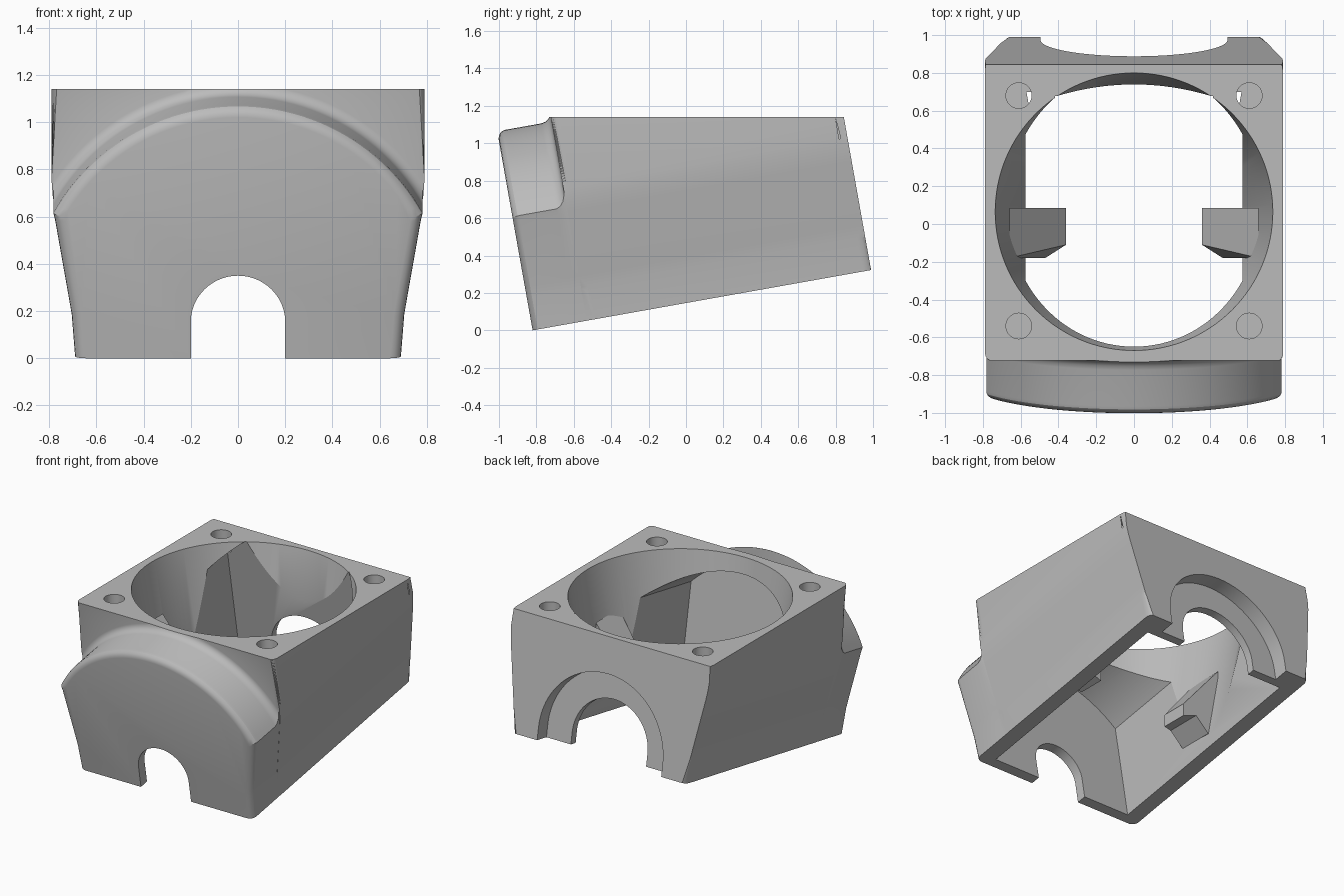
import bpy, bmesh, math
from mathutils import Matrix

cube = bpy.data.objects.get("Cube")
if cube:
    bpy.data.objects.remove(cube, do_unlink=True)

# The housing leans ten degrees: sections are (x, height), lofted along its axis
LEAN = Matrix.Translation((0, -0.82, 0)) @ Matrix.Rotation(math.radians(10.1), 4, 'X')
UPRIGHT = Matrix.Identity(4)
TOP = 1.14
AXIS = 0.19

grey = bpy.data.materials.new("plain_grey")
grey.use_nodes = True
COLOUR = (0.5, 0.5, 0.5, 1)
grey.diffuse_color = COLOUR
grey.node_tree.nodes["Principled BSDF"].inputs["Base Color"].default_value = COLOUR


def make_object(name, bm, matrix):
    bmesh.ops.recalc_face_normals(bm, faces=bm.faces)
    bm.transform(matrix)
    mesh = bpy.data.meshes.new(name)
    bm.to_mesh(mesh)
    bm.free()
    mesh.materials.append(grey)
    obj = bpy.data.objects.new(name, mesh)
    bpy.context.collection.objects.link(obj)
    return obj


def loft(name, rings, matrix=LEAN, corner=0):
    """Skin equal sections placed along y; optionally round the upright end edges."""
    bm = bmesh.new()
    loops = [[bm.verts.new((x, y, z)) for x, z in pts] for y, pts in rings]
    n = len(loops[0])
    for a, b in zip(loops, loops[1:]):
        for i in range(n):
            bm.faces.new((a[i], a[(i + 1) % n], b[(i + 1) % n], b[i]))
    caps = [bm.faces.new(loops[0]), bm.faces.new(loops[-1])]
    if corner:
        edges = [e for f in caps for e in f.edges
                 if abs(e.verts[0].co.z - e.verts[1].co.z) > 0.01]
        bmesh.ops.bevel(bm, geom=edges, offset=corner, segments=5, profile=0.5, affect='EDGES')
    return make_object(name, bm, matrix)


def prism(name, pts, y0, y1, matrix=LEAN, corner=0):
    return loft(name, [(y0, pts), (y1, pts)], matrix, corner)


def arc(radius, centre, half, steps=48):
    a = math.asin(min(1, half / radius))
    return [(radius * math.sin(a - 2 * a * i / steps),
             centre + radius * math.cos(a - 2 * a * i / steps)) for i in range(steps + 1)]


def arch(radius, centre, half, bottom=-0.3):
    return arc(radius, centre, half) + [(-half, bottom), (half, bottom)]


def cone(name, r_low, r_high, x, y, z0, z1, segments):
    bm = bmesh.new()
    bmesh.ops.create_cone(bm, cap_ends=True, segments=segments, radius1=r_low,
                          radius2=r_high, depth=z1 - z0)
    return make_object(name, bm, Matrix.Translation((x, y, (z0 + z1) / 2)))


def combine(target, other, operation):
    mod = target.modifiers.new(operation.lower(), 'BOOLEAN')
    mod.operation = operation
    mod.solver = 'EXACT'
    mod.object = other
    bpy.context.view_layer.objects.active = target
    bpy.ops.object.modifier_apply(modifier=mod.name)
    bpy.data.objects.remove(other, do_unlink=True)


# Tapered main body
SIDE = [(0.683, -0.1), (0.705, 0.18), (0.715, 0.24), (0.776, 0.59)]
upper = [(0.785, 0.65), (0.79, 0.72), (0.79, 1.5)]
right = SIDE + upper
housing = prism("fan_housing", right + [(-x, z) for x, z in reversed(right)],
                0.295, 1.838, corner=0.045)


# Arched nose with a rounded front rim and a cove where it meets the body
def nose_section(offset):
    inset = min(offset, 0)
    sides = [(x + inset - 0.001, z) for x, z in SIDE]
    return (arc(0.891 + offset, AXIS, 0.782 + inset)
            + [(-x, z) for x, z in reversed(sides)] + sides)


nose_rings = [(0, -0.045), (0.004, -0.028), (0.014, -0.013), (0.028, -0.003), (0.045, 0),
              (0.24, 0), (0.262, 0.005), (0.28, 0.016), (0.29, 0.03), (0.296, 0.048), (0.42, 0.048)]
nose = loft("nose", [(y, nose_section(o)) for y, o in nose_rings])
combine(housing, nose, 'UNION')

# Trim the level top and the leaning underside
combine(housing, prism("top_trim", [(-2, TOP), (2, TOP), (2, 3), (-2, 3)], -2, 2, UPRIGHT), 'DIFFERENCE')
combine(housing, prism("base_trim", [(-2, -1), (2, -1), (2, 0), (-2, 0)], -1, 3), 'DIFFERENCE')

# Hollow arched chamber and tapered fan bore
combine(housing, prism("chamber", arch(0.79, AXIS, 0.575), 0.07, 1.675), 'DIFFERENCE')
taper = 0.18
combine(housing, cone("bore", 0.735 - taper * (TOP - 0.25), 0.735 + taper * 0.1,
                      0, 0.065, 0.25, TOP + 0.1, 128), 'DIFFERENCE')

# Front cable notch, then the stepped rear opening
combine(housing, prism("front_notch", arch(0.2, 0.155, 0.2), -0.2, 0.2), 'DIFFERENCE')
combine(housing, prism("rear_recess", arch(0.495, 0.085, 0.495), 1.73, 2), 'DIFFERENCE')
combine(housing, prism("rear_opening", arch(0.3, 0.085, 0.3), 1.5, 2), 'DIFFERENCE')

# Screw holes in the top corners
for x in (-0.61, 0.61):
    for y in (-0.54, 0.68):
        combine(housing, cone("screw_hole", 0.068, 0.068, x, y, TOP - 0.12, TOP + 0.1, 32), 'DIFFERENCE')

# Wedge brackets on the side walls
wedge = [(0.36, 0.33), (0.36, 0.42), (0.66, 0.78), (0.66, 0.26), (0.575, 0.27), (0.47, 0.37)]
for side in (-1, 1):
    front = [(side * x, z) for x, z in wedge]
    bracket = prism("bracket", front, -0.18, 0.085, UPRIGHT)
    for v in bracket.data.vertices:
        if v.co.y < 0 and abs(v.co.x) < 0.4:
            v.co.y = -0.11
    combine(housing, bracket, 'UNION')

# Smooth curves, crisp edges
bpy.ops.object.select_all(action='DESELECT')
housing.select_set(True)
bpy.context.view_layer.objects.active = housing
bpy.ops.object.shade_smooth_by_angle(angle=math.radians(25))
